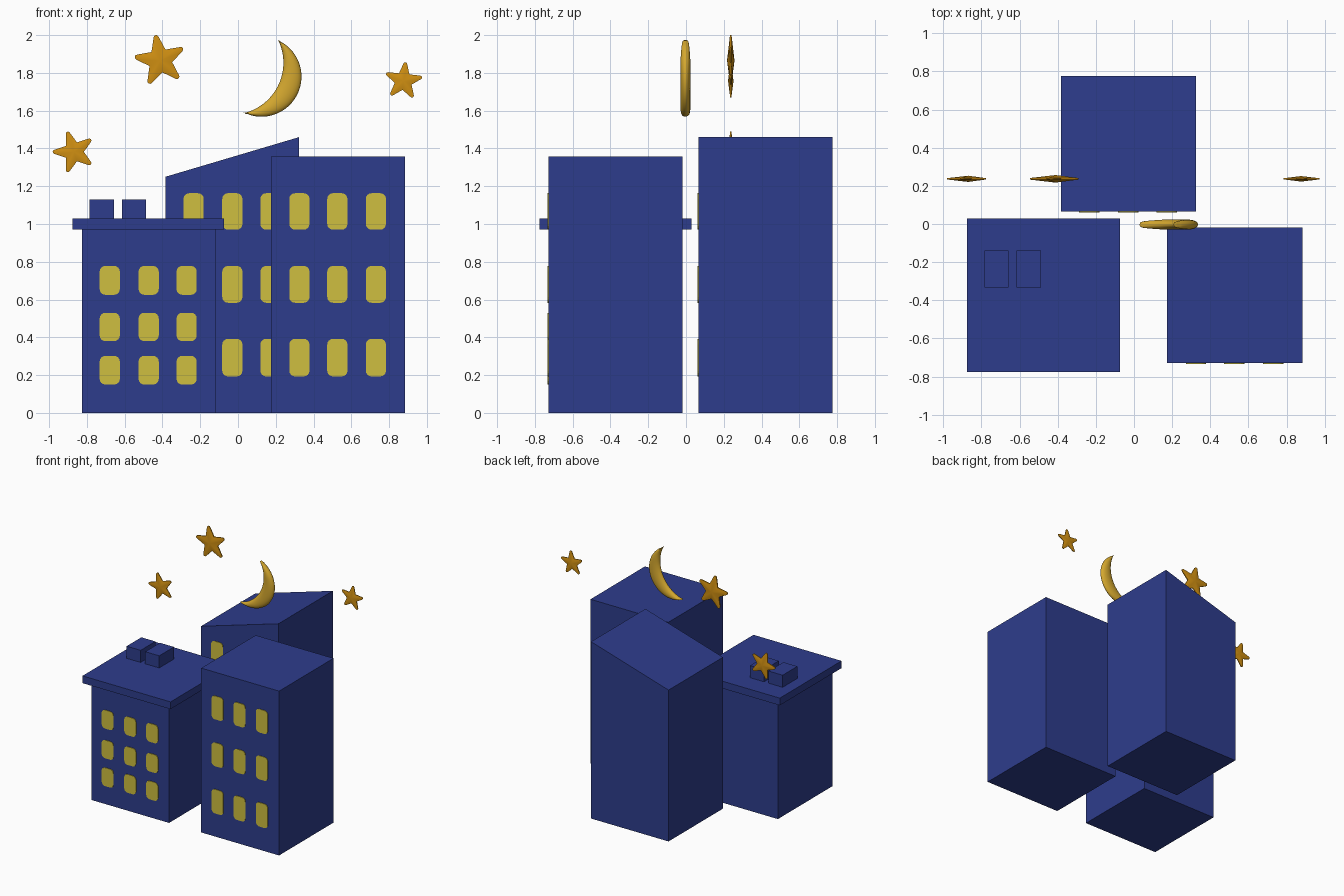
import bpy, bmesh, math
from mathutils import Vector

if "Cube" in bpy.data.objects:
    bpy.data.objects.remove(bpy.data.objects["Cube"])


def material(name, color):
    m = bpy.data.materials.new(name)
    m.diffuse_color = (*color, 1)
    m.use_nodes = True
    m.node_tree.nodes["Principled BSDF"].inputs["Base Color"].default_value = m.diffuse_color
    return m


BLUE = material("night blue", (0.027, 0.046, 0.265))
YELLOW = material("window yellow", (0.62, 0.52, 0.05))
GOLD = material("moon gold", (0.66, 0.39, 0.028))
AMBER = material("star amber", (0.64, 0.28, 0.006))


def finish(bm, name, mat, smooth=None):
    bmesh.ops.recalc_face_normals(bm, faces=bm.faces)
    me = bpy.data.meshes.new(name)
    bm.to_mesh(me)
    bm.free()
    ob = bpy.data.objects.new(name, me)
    bpy.context.collection.objects.link(ob)
    me.materials.append(mat)
    if smooth:
        bpy.ops.object.select_all(action='DESELECT')
        ob.select_set(True)
        bpy.context.view_layer.objects.active = ob
        bpy.ops.object.shade_smooth_by_angle(angle=math.radians(smooth))
    return ob


def prism(bm, outline, y0, y1):
    """Extrude an (x, z) outline from y0 to y1."""
    a = [bm.verts.new((x, y0, z)) for x, z in outline]
    b = [bm.verts.new((x, y1, z)) for x, z in outline]
    bm.faces.new(a)
    bm.faces.new(b[::-1])
    for i in range(len(a)):
        j = (i + 1) % len(a)
        bm.faces.new((a[i], b[i], b[j], a[j]))


def block(name, x0, x1, y0, y1, z0, z1, z1_right=None):
    bm = bmesh.new()
    zr = z1 if z1_right is None else z1_right
    prism(bm, [(x0, z0), (x1, z0), (x1, zr), (x0, z1)], y0, y1)
    finish(bm, name, BLUE)


def windows(name, columns, rows, y, w=0.107, r=0.03):
    """Grid of thin rounded plates on a front wall."""
    bm = bmesh.new()
    for cx in columns:
        for z0, z1 in rows:
            pts = []
            for k, (sx, sz) in enumerate([(1, 1), (-1, 1), (-1, -1), (1, -1)]):
                ox = cx + sx * (w / 2 - r)
                oz = (z0 + z1) / 2 + sz * ((z1 - z0) / 2 - r)
                for s in range(5):
                    a = math.radians(90 * k + 22.5 * s)
                    pts.append((ox + r * math.cos(a), oz + r * math.sin(a)))
            prism(bm, pts, y - 0.005, y + 0.003)
    finish(bm, name, YELLOW)


# Low building with roof slab and two roof boxes
block("low_building", -0.827, -0.12, -0.728, -0.018, 0, 0.97)
block("roof_slab", -0.877, -0.073, -0.776, 0.029, 0.97, 1.03)
for i, x in enumerate((-0.785, -0.615)):
    block(f"roof_box_{i + 1}", x, x + 0.128, -0.332, -0.14, 1.03, 1.13)
windows("low_building_windows", (-0.679, -0.473, -0.272),
        ((0.15, 0.302), (0.38, 0.53), (0.625, 0.778)), -0.728)

# Flat-topped tall building and sloped-roof back building
TALL_ROWS = ((0.193, 0.392), (0.583, 0.778), (0.97, 1.163))
block("tall_building", 0.174, 0.885, -0.728, -0.018, 0, 1.357)
windows("tall_building_windows", (0.325, 0.526, 0.73), TALL_ROWS, -0.728)
block("back_building", -0.384, 0.324, 0.066, 0.776, 0, 1.25, 1.46)
windows("back_building_windows", (-0.235, -0.03, 0.172), TALL_ROWS, 0.066)


# Crescent moon: elliptical sections swept between outer and inner arcs
def moon():
    bm = bmesh.new()
    r, sag, n, m = 0.212, 0.1, 40, 20
    R = (r * r + sag * sag) / (2 * sag)
    half = math.asin(r / R)
    tilt = math.radians(-25)
    u = Vector((math.cos(tilt), 0, math.sin(tilt)))
    v = Vector((-math.sin(tilt), 0, math.cos(tilt)))
    c = Vector((0.124, -0.003, 1.78))
    rings = []
    for i in range(n + 1):
        t = -1 + 2 * i / n
        a, b = t * math.pi / 2, t * half
        outer = c + u * (r * math.cos(a)) + v * (r * math.sin(a))
        inner = c + u * (R * math.cos(b) - R + sag) + v * (R * math.sin(b))
        mid, w = (outer + inner) / 2, (outer - inner) / 2
        if w.length < 0.006:
            w = (u * 0.3 + v * (1 if t < 0 else -1)).normalized().cross(
                Vector((0, 1, 0))) * 0.006
            if w.dot(u) < 0:
                w = -w
        d = 0.012 + 0.014 * min(1, 2.2 * (1 - abs(t))) ** 0.5
        rings.append([bm.verts.new(mid + w * math.cos(2 * math.pi * k / m) +
                      Vector((0, d * math.sin(2 * math.pi * k / m), 0)))
                      for k in range(m)])
    for p, q in zip(rings, rings[1:]):
        for k in range(m):
            bm.faces.new((p[k], p[(k + 1) % m], q[(k + 1) % m], q[k]))
    bm.faces.new(rings[0])
    bm.faces.new(rings[-1])
    finish(bm, "crescent_moon", GOLD, 60)


moon()


# Puffed five-pointed stars with rounded tips
def star(name, x, z, r, angle):
    bm = bmesh.new()
    y, h, e = 0.237, 0.145 * r, 0.03 * r
    pts = []
    for i in range(5):
        a = math.radians(angle + 72 * i)
        for dr, da in ((0.93, -6), (0.985, -3.5), (1.0, 0), (0.985, 3.5), (0.93, 6)):
            pts.append((r * dr, a + math.radians(da)))
        pts.append((r * 0.47, a + math.radians(36)))
    pts = [(x + q * math.cos(a), z + q * math.sin(a)) for q, a in pts]
    front = [bm.verts.new((px, y - e, pz)) for px, pz in pts]
    back = [bm.verts.new((px, y + e, pz)) for px, pz in pts]
    cf, cb = bm.verts.new((x, y - h, z)), bm.verts.new((x, y + h, z))
    for i in range(len(pts)):
        j = (i + 1) % len(pts)
        bm.faces.new((cf, front[i], front[j]))
        bm.faces.new((cb, back[j], back[i]))
        bm.faces.new((front[i], back[i], back[j], front[j]))
    finish(bm, name, AMBER, 50)


star("large_star", -0.412, 1.866, 0.136, 100)
star("right_star", 0.876, 1.757, 0.1, 12)
star("left_star", -0.869, 1.382, 0.112, 36)
